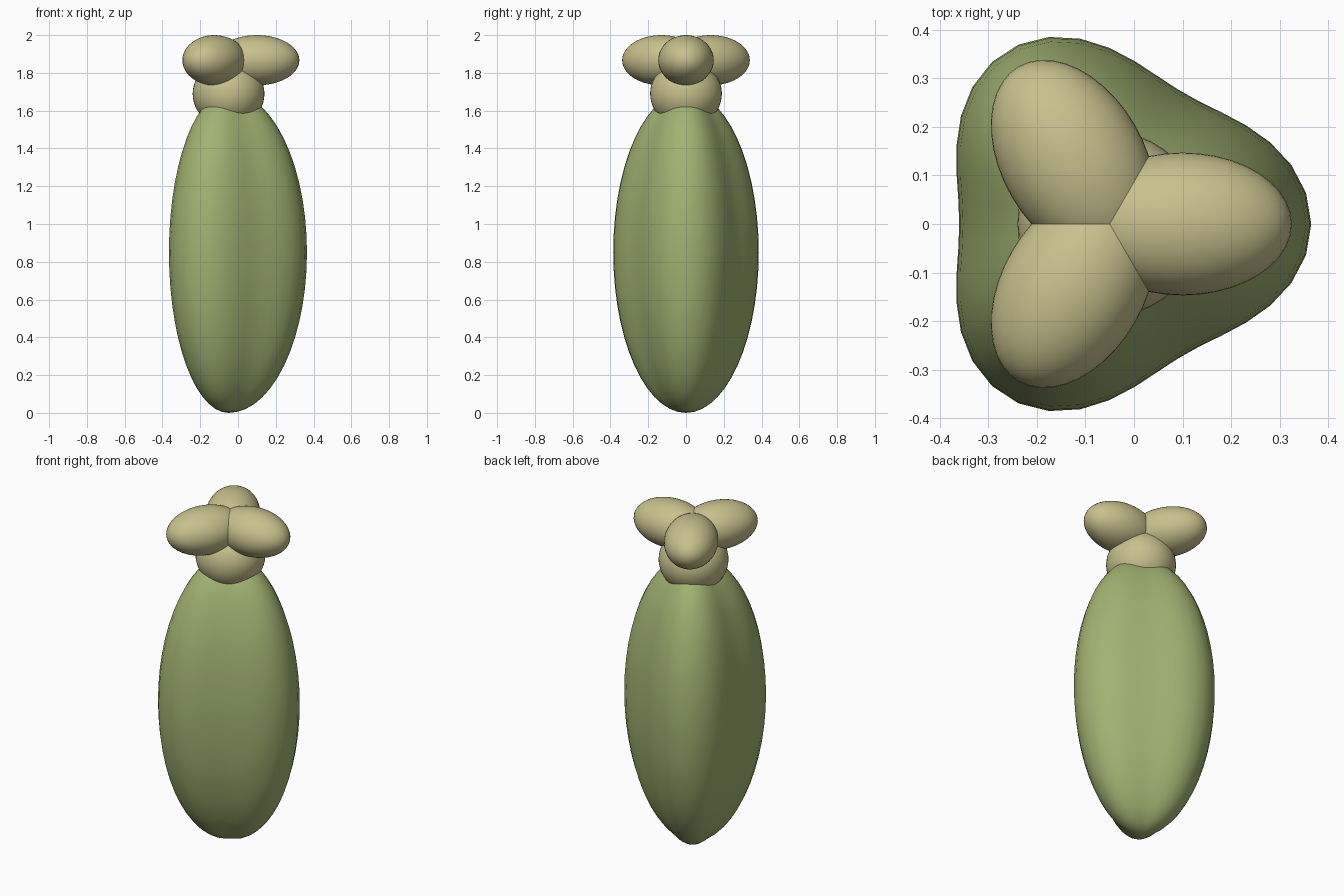
import bpy
import bmesh
from math import cos, sin, pi, radians

if "Cube" in bpy.data.objects:
    bpy.data.objects.remove(bpy.data.objects["Cube"], do_unlink=True)

AXIS_X = -0.05  # vertical axis of the three-lobed shape


def make_material(name, color):
    mat = bpy.data.materials.new(name)
    mat.use_nodes = True
    mat.diffuse_color = color
    mat.node_tree.nodes["Principled BSDF"].inputs["Base Color"].default_value = color
    return mat


green = make_material("pod green", (0.36, 0.45, 0.17, 1))
cream = make_material("stigma cream", (0.58, 0.53, 0.27, 1))


def add_ellipsoid(name, radii, location, turn, mat, segments=40, rings=24):
    bpy.ops.mesh.primitive_uv_sphere_add(segments=segments, ring_count=rings, radius=1)
    obj = bpy.context.object
    obj.name = name
    obj.scale = radii
    obj.rotation_euler.z = turn
    obj.location = location
    bpy.ops.object.transform_apply(location=False, rotation=False, scale=True)
    bpy.ops.object.shade_smooth()
    obj.data.materials.append(mat)
    return obj


def add_lobed_pod(name, height, radius, lobe_depth, mat, segments=40, rings=28):
    """Ellipsoid whose cross-section swells into three lobes."""
    bm = bmesh.new()
    loops = []
    for i in range(1, rings):
        t = pi * i / rings
        z = height / 2 * (1 - cos(t))
        loop = []
        for j in range(segments):
            a = 2 * pi * j / segments
            r = radius * sin(t) * (1 + lobe_depth * cos(3 * a))
            loop.append(bm.verts.new((r * cos(a), r * sin(a), z)))
        loops.append(loop)
    bottom = bm.verts.new((0, 0, 0))
    top = bm.verts.new((0, 0, height))
    for j in range(segments):
        k = (j + 1) % segments
        bm.faces.new((bottom, loops[0][k], loops[0][j]))
        bm.faces.new((top, loops[-1][j], loops[-1][k]))
        for low, high in zip(loops, loops[1:]):
            bm.faces.new((low[j], low[k], high[k], high[j]))
    for face in bm.faces:
        face.smooth = True
    mesh = bpy.data.meshes.new(name)
    bm.to_mesh(mesh)
    bm.free()
    mesh.materials.append(mat)
    obj = bpy.data.objects.new(name, mesh)
    obj.location.x = AXIS_X
    bpy.context.collection.objects.link(obj)
    return obj


# Three-lobed body
add_lobed_pod("pod_body", 1.7, 0.3625, 0.145, green)

# Rounded neck on top of the body
add_ellipsoid("neck", (0.19, 0.19, 0.18), (AXIS_X, 0, 1.69), 0, cream)

# Three spreading lobes at the tip
for n in range(3):
    a = radians(120 * n)
    centre = (AXIS_X + 0.15 * cos(a), 0.15 * sin(a), 1.867)
    add_ellipsoid(f"tip_lobe_{n + 1}", (0.225, 0.147, 0.133), centre, a, cream)
